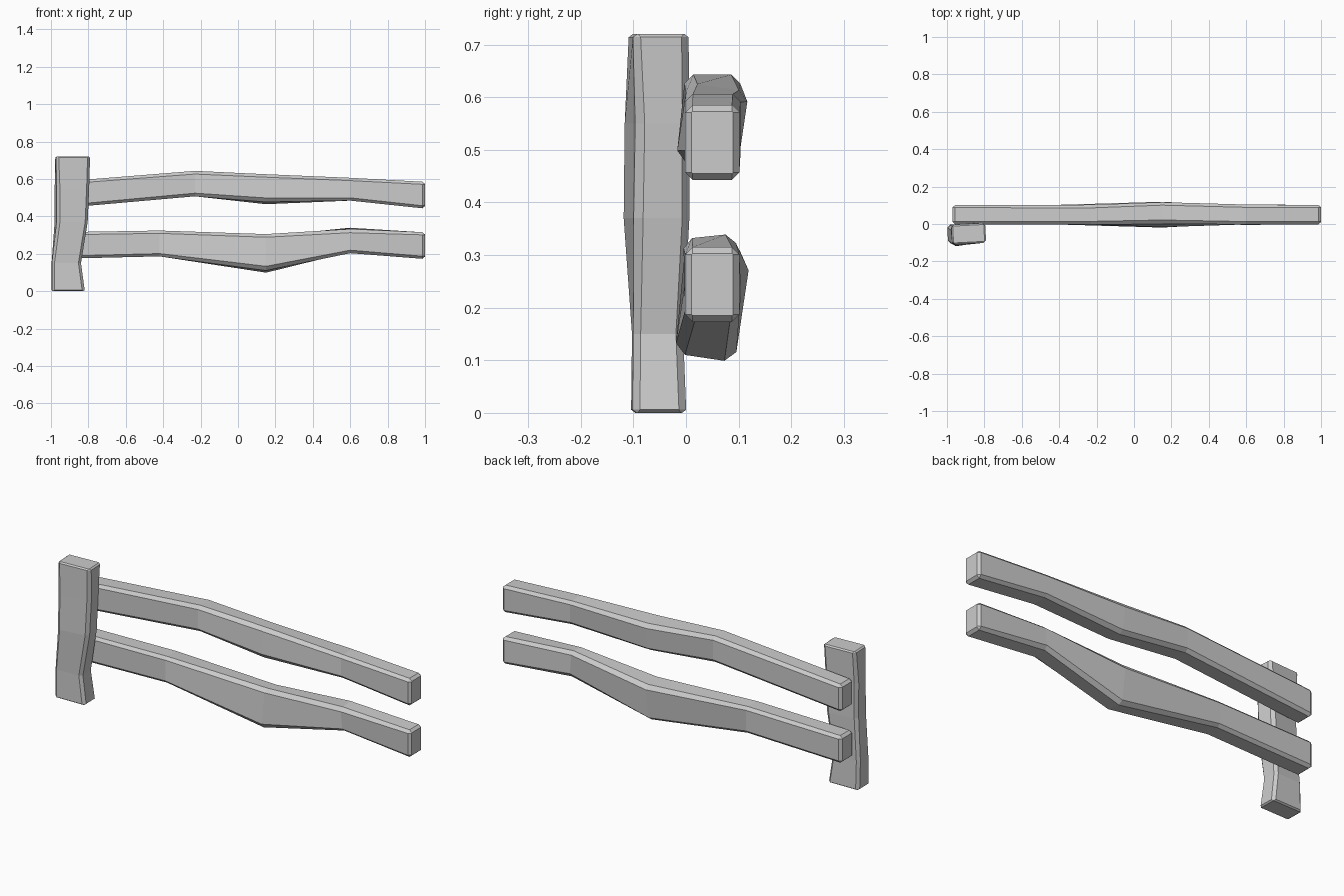
import bpy, bmesh, math

if "Cube" in bpy.data.objects:
    bpy.data.objects.remove(bpy.data.objects["Cube"])


def section(u, v, w, h, tilt, c, cu=None):
    """Chamfered rectangle, centred on (u, v) and rotated by tilt degrees."""
    a, b, t = w / 2, h / 2, math.radians(tilt)
    pts = [(a, -b + c), (a, b - c), (a - c, b), (-a + c, b),
           (-a, b - c), (-a, -b + c), (-a + c, -b), (a - c, -b)]
    return [(u + p * math.cos(t) - q * math.sin(t),
             v + p * math.sin(t) + q * math.cos(t)) for p, q in pts]


def plank(name, axis, stations, cap, inset):
    """Loft through stations (pos, u, v, w, h, tilt, chamfer) with bevelled ends."""
    rows = list(stations)
    for i, s in ((0, 1), (-1, -1)):
        p, u, v, w, h, t, c = rows[i]
        rows[i] = (p + s * cap, u, v, w, h, t, c)
        end = (p, u, v, w - 2 * inset, h - 2 * inset, t, 0.002)
        rows.insert(0 if i == 0 else len(rows), end)
    bm = bmesh.new()
    rings = []
    for p, *r in rows:
        rings.append([bm.verts.new((p, a, b) if axis == 'x' else (a, b, p))
                      for a, b in section(*r)])
    for r0, r1 in zip(rings, rings[1:]):
        for i in range(8):
            j = (i + 1) % 8
            bm.faces.new((r0[i], r0[j], r1[j], r1[i]))
    bm.faces.new(rings[0])
    bm.faces.new(rings[-1])
    bmesh.ops.recalc_face_normals(bm, faces=bm.faces)
    mesh = bpy.data.meshes.new(name)
    bm.to_mesh(mesh)
    bm.free()
    obj = bpy.data.objects.new(name, mesh)
    bpy.context.collection.objects.link(obj)
    return obj


# Upper rail, twisted in the middle
plank("upper_rail", 'x', [
    (-0.97, 0.05, 0.514, 0.103, 0.142, 0, 0.014),
    (-0.23, 0.05, 0.575, 0.106, 0.136, 0, 0.017),
    (0.15, 0.05, 0.545, 0.118, 0.150, -8.5, 0.019),
    (0.60, 0.051, 0.545, 0.106, 0.122, 0, 0.015),
    (1.00, 0.05, 0.514, 0.103, 0.142, 0, 0.014)], 0.014, 0.012)

# Lower rail, sagging in the middle
plank("lower_rail", 'x', [
    (-0.97, 0.05, 0.244, 0.103, 0.142, 0, 0.014),
    (-0.42, 0.05, 0.255, 0.104, 0.138, 0, 0.015),
    (0.15, 0.05, 0.202, 0.116, 0.197, -8.5, 0.020),
    (0.60, 0.05, 0.271, 0.100, 0.130, 6, 0.018),
    (1.00, 0.05, 0.244, 0.103, 0.142, 0, 0.014)], 0.014, 0.012)

# Crooked post in front of the rails
plank("post", 'z', [
    (0.0, -0.908, -0.052, 0.175, 0.102, 1, 0.014),
    (0.15, -0.918, -0.054, 0.156, 0.095, 1, 0.014),
    (0.37, -0.892, -0.056, 0.168, 0.107, 8, 0.016),
    (0.55, -0.888, -0.055, 0.176, 0.104, 8, 0.016),
    (0.72, -0.884, -0.052, 0.182, 0.106, 3, 0.014)], 0.006, 0.008)
